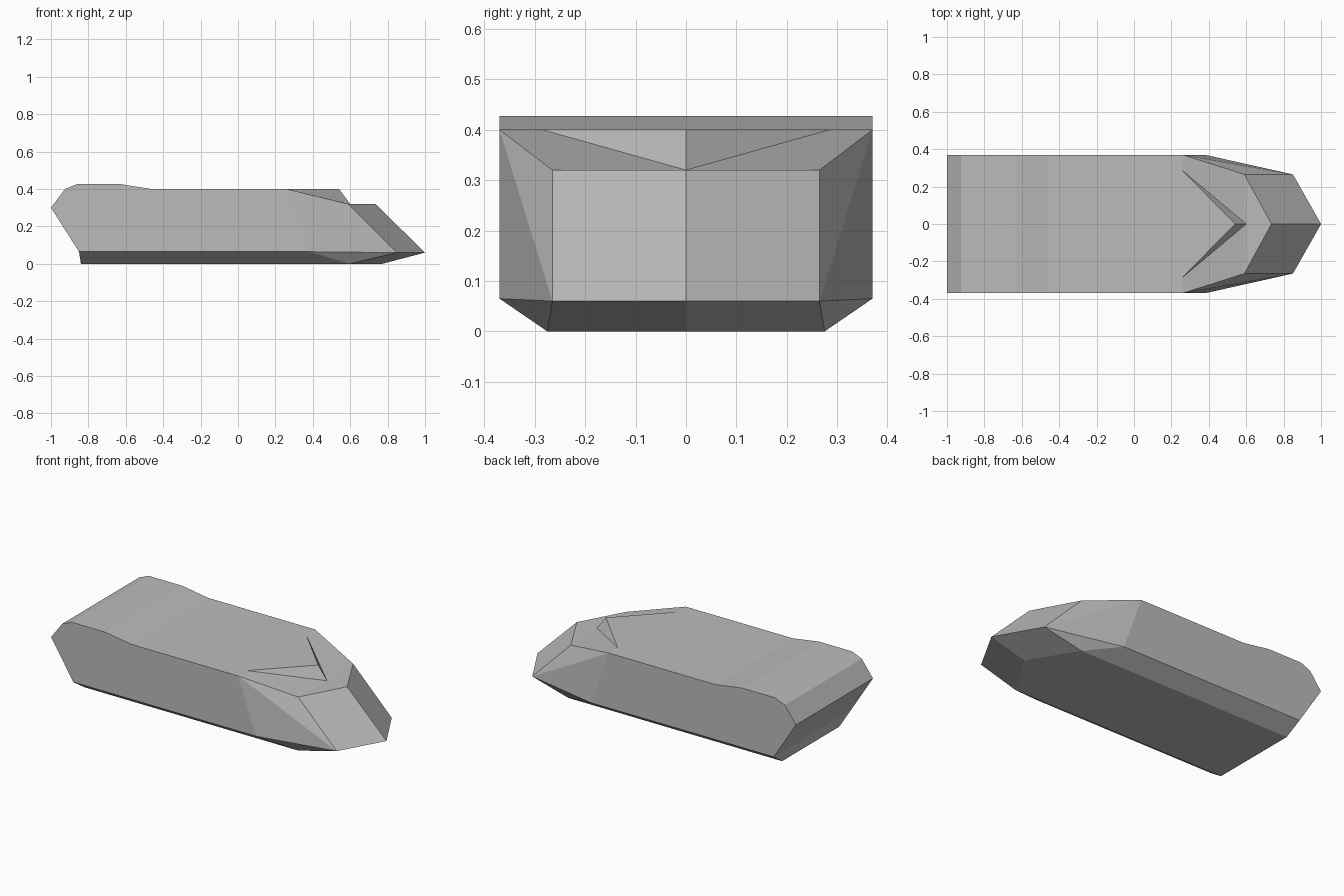
import bpy
import bmesh

cube = bpy.data.objects.get("Cube")
if cube:
    bpy.data.objects.remove(cube, do_unlink=True)

# Hull paint
paint = bpy.data.materials.new("hull_grey")
paint.use_nodes = True
colour = (0.5, 0.5, 0.5, 1)
paint.diffuse_color = colour
paint.node_tree.nodes["Principled BSDF"].inputs["Base Color"].default_value = colour

SIDE = 0.37
bm = bmesh.new()


def point(x, y, z):
    return bm.verts.new((x, y, z))


def panel(*corners):
    bm.faces.new(corners)


# Stern and deck outline, from the lower stern edge up and forward
outline = [(-0.85, 0.065), (-1, 0.30), (-0.925, 0.40), (-0.86, 0.427),
           (-0.635, 0.427), (-0.46, 0.40)]
middle = [point(x, 0, z) for x, z in outline]
edge = [point(x, SIDE, z) for x, z in outline]
for i in range(len(outline) - 1):
    panel(middle[i], middle[i + 1], edge[i + 1], edge[i])

# Bow points
shoulder = point(0.26, SIDE, 0.40)
chine = point(0.38, SIDE, 0.065)
notch_end = point(0.26, 0.285, 0.40)
deck_tip = point(0.54, 0, 0.40)
notch_foot = point(0.60, 0, 0.32)
brow_mid = point(0.735, 0, 0.32)
brow_corner = point(0.59, 0.265, 0.32)
nose_tip = point(1, 0, 0.06)
nose_corner = point(0.85, 0.265, 0.06)

# Floor points
keel_back = point(-0.84, 0, 0)
keel_front = point(0.77, 0, 0)
floor_back = point(-0.84, 0.275, 0)
floor_front = point(0.60, 0.275, 0)

# Deck, notch and sloped bow plates
panel(middle[-1], deck_tip, notch_end, shoulder, edge[-1])
panel(deck_tip, notch_foot, notch_end)
panel(shoulder, notch_end, notch_foot, brow_corner)
panel(notch_foot, brow_mid, brow_corner)
panel(brow_mid, nose_tip, nose_corner, brow_corner)

# Flank and cheek
panel(*edge, shoulder, chine)
panel(shoulder, nose_corner, chine)
panel(shoulder, brow_corner, nose_corner)

# Underside
panel(edge[0], chine, floor_front, floor_back)
panel(chine, nose_corner, floor_front)
panel(nose_corner, nose_tip, keel_front, floor_front)
panel(floor_back, floor_front, keel_front, keel_back)
panel(middle[0], edge[0], floor_back, keel_back)

# Mirror the half hull and close it along the centre line
half = bm.verts[:] + bm.edges[:] + bm.faces[:]
copy = bmesh.ops.duplicate(bm, geom=half)["geom"]
for v in copy:
    if isinstance(v, bmesh.types.BMVert):
        v.co.y *= -1
bmesh.ops.remove_doubles(bm, verts=bm.verts[:], dist=0.0001)
bmesh.ops.recalc_face_normals(bm, faces=bm.faces[:])

mesh = bpy.data.meshes.new("hull")
bm.to_mesh(mesh)
bm.free()
mesh.materials.append(paint)
hull = bpy.data.objects.new("hull", mesh)
bpy.context.collection.objects.link(hull)
